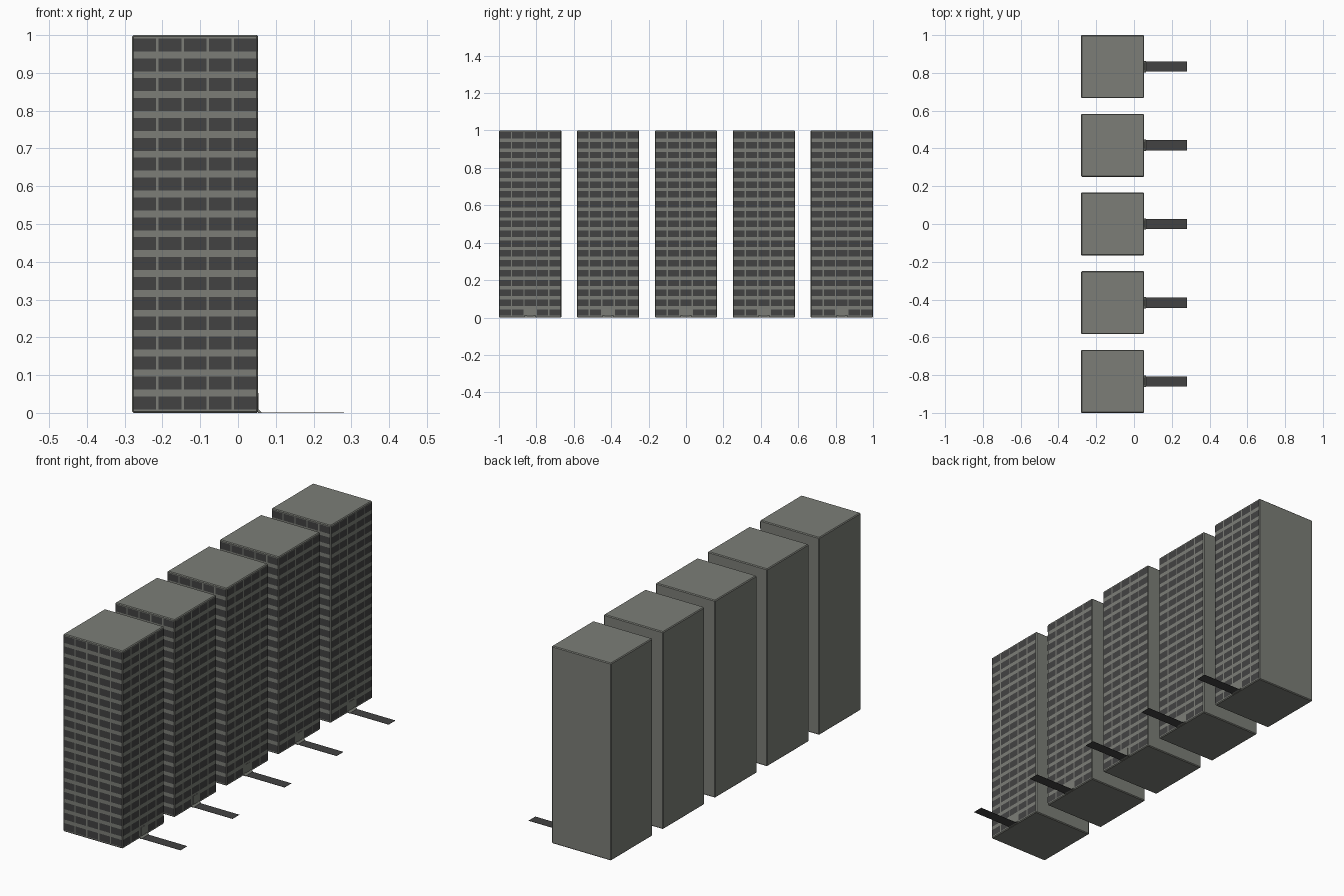
import bpy, bmesh
from mathutils import Matrix

if "Cube" in bpy.data.objects:
    bpy.data.objects.remove(bpy.data.objects["Cube"])

W, X0, X1 = 1/3, -0.28, 0.0533       # tower width and its x range
ROWS, COLS = 19, 5
PITCH_Z, PITCH = 1/ROWS, W/COLS


def material(name, rgb):
    m = bpy.data.materials.new(name)
    m.diffuse_color = (*rgb, 1)
    m.use_nodes = True
    m.node_tree.nodes["Principled BSDF"].inputs["Base Color"].default_value = m.diffuse_color
    return m


concrete = material("concrete", (0.2, 0.208, 0.185))
dark = material("dark_glass", (0.055, 0.055, 0.055))


def mesh_from(bm, name, mat):
    me = bpy.data.meshes.new(name)
    bm.normal_update()
    bm.to_mesh(me)
    bm.free()
    me.materials.append(mat)
    return me


def box(bm, lo, hi):
    size = [b - a for a, b in zip(lo, hi)]
    mid = [(a + b)/2 for a, b in zip(lo, hi)]
    bmesh.ops.create_cube(bm, size=1, matrix=Matrix.Translation(mid) @ Matrix.Diagonal((*size, 1)))


def quad(bm, pts):
    bm.faces.new([bm.verts.new(p) for p in pts])


# Tower block with a fine chamfer
bm = bmesh.new()
box(bm, (X0, -W/2, 0), (X1, W/2, 1))
bmesh.ops.bevel(bm, geom=bm.edges[:], offset=0.004, segments=1, affect='EDGES')
tower = mesh_from(bm, "tower", concrete)

# Window panes on the front and right walls, leaving a gap for the door
bm = bmesh.new()
e = 0.0006
for r in range(ROWS):
    z0 = r*PITCH_Z + 0.0095
    z1 = z0 + 0.0345
    for c in range(COLS):
        a = c*PITCH + 0.0033
        b = a + PITCH - 0.0066
        y = -W/2 - e
        quad(bm, [(X0+a, y, z0), (X0+b, y, z0), (X0+b, y, z1), (X0+a, y, z1)])
        if r == 0 and c == COLS//2:
            continue
        x = X1 + e
        quad(bm, [(x, a-W/2, z0), (x, b-W/2, z0), (x, b-W/2, z1), (x, a-W/2, z1)])
windows = mesh_from(bm, "windows", dark)

# Door leaf between two dark side lights
bm = bmesh.new()
box(bm, (X1-0.002, -0.018, 0.008), (X1+0.0015, 0.018, 0.052))
door = mesh_from(bm, "door", concrete)

# Entrance ramp: small wedge at the door
bm = bmesh.new()
p = [[bm.verts.new((x, y, z)) for x, z in ((X1-0.001, 0), (X1+0.011, 0), (X1-0.001, 0.011))]
     for y in (-0.03, 0.03)]
bm.faces.new(p[0])
bm.faces.new(p[1][::-1])
for i in range(3):
    j = (i+1) % 3
    bm.faces.new((p[0][j], p[0][i], p[1][i], p[1][j]))
ramp = mesh_from(bm, "ramp", concrete)

# Flat footpath
bm = bmesh.new()
box(bm, (X1+0.008, -0.027, 0), (0.28, 0.027, 0.001))
path = mesh_from(bm, "footpath", dark)

# Row of five identical towers
for i in range(5):
    y = (i - 2)*(2 - W)/4
    for me in (tower, windows, door, ramp, path):
        ob = bpy.data.objects.new(f"{me.name}_{i+1}", me)
        ob.location.y = y
        bpy.context.collection.objects.link(ob)
